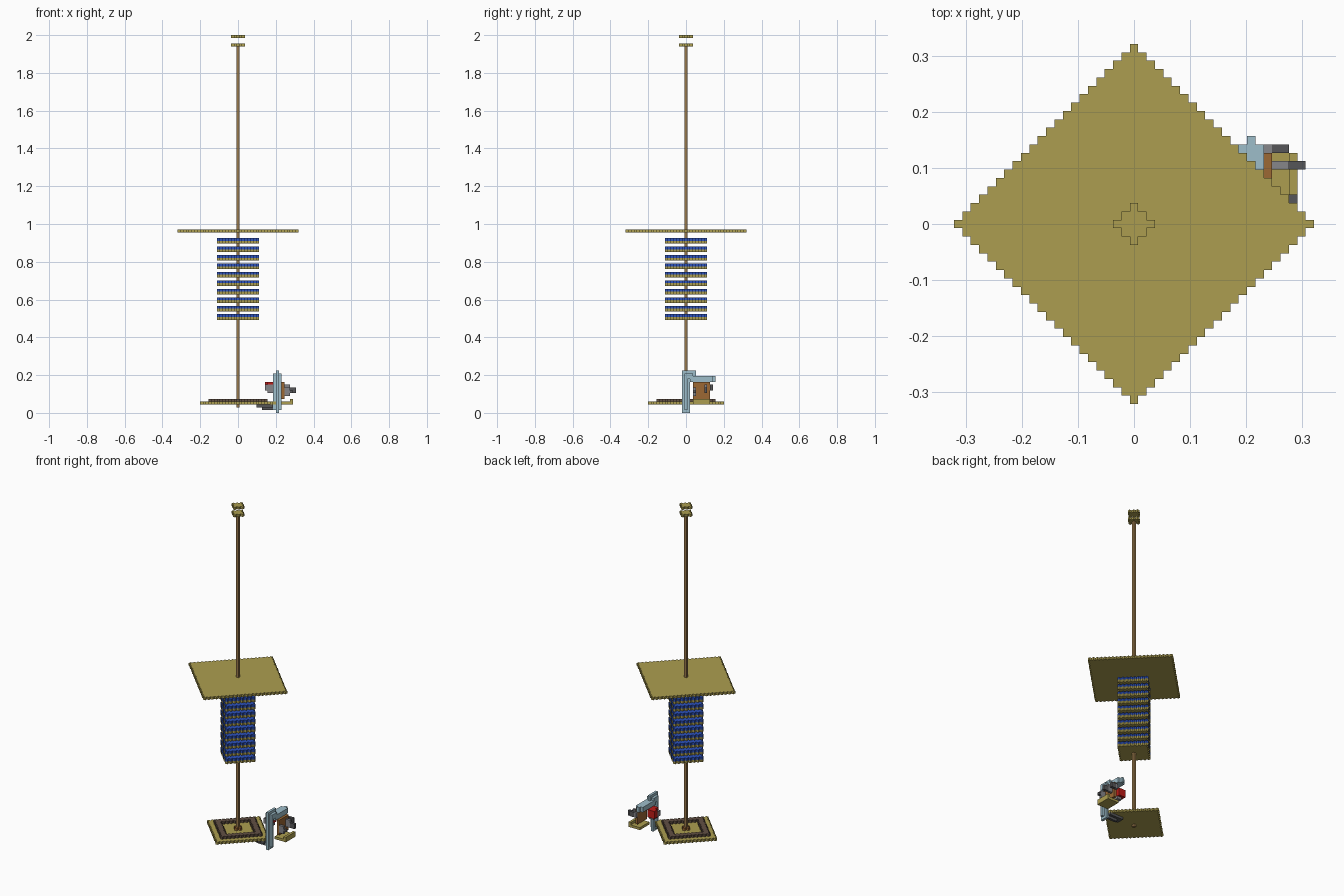
import bpy
import bmesh

V = 2 / 134  # edge of one block

cube = bpy.data.objects.get("Cube")
if cube:
    bpy.data.objects.remove(cube, do_unlink=True)


def material(name, rgb):
    def linear(c):
        c /= 255
        return c / 12.92 if c < 0.04 else ((c + 0.055) / 1.055) ** 2.4
    colour = [linear(c) for c in rgb] + [1]
    m = bpy.data.materials.new(name)
    m.use_nodes = True
    m.diffuse_color = colour
    m.node_tree.nodes["Principled BSDF"].inputs["Base Color"].default_value = colour
    return m


gold = material("gold", (172, 158, 80))
wood = material("pole wood", (152, 120, 74))
blue = material("royal blue", (44, 82, 190))
dark_brown = material("dark brown", (98, 80, 68))
pale_blue = material("pale blue", (158, 190, 202))
brown = material("brown", (156, 104, 52))
grey = material("grey", (134, 134, 138))
charcoal = material("charcoal", (86, 86, 88))
red = material("red", (190, 28, 24))


def finish(name, bm, mat):
    bmesh.ops.recalc_face_normals(bm, faces=bm.faces[:])
    mesh = bpy.data.meshes.new(name)
    bm.to_mesh(mesh)
    bm.free()
    mesh.materials.append(mat)
    obj = bpy.data.objects.new(name, mesh)
    bpy.context.collection.objects.link(obj)
    return obj


def diamond(name, radius, layer, mat):
    """One block thick plate with a stepped diamond outline."""
    outline = []
    x, y = 1, 0
    for _ in range(4):
        for t in range(radius + 1):
            corners = [(radius - t + .5, t - .5), (radius - t + .5, t + .5)]
            for a, b in corners[1 if t == 0 else 0:]:
                outline.append((a * x - b * y, a * y + b * x))
        x, y = -y, x
    bm = bmesh.new()
    base = bm.faces.new([bm.verts.new((a * V, b * V, layer * V)) for a, b in outline])
    top = bmesh.ops.extrude_face_region(bm, geom=[base], use_keep_orig=True)["geom"]
    for v in top:
        if isinstance(v, bmesh.types.BMVert):
            v.co.z += V
    return finish(name, bm, mat)


def blocks(name, mat, *ranges):
    """Boxes given as inclusive block ranges in x, y and z."""
    bm = bmesh.new()
    for (i0, i1), (j0, j1), (k0, k1) in ranges:
        verts = bmesh.ops.create_cube(bm, size=V)["verts"]
        for v in verts:
            v.co.x = v.co.x * (i1 - i0 + 1) + (i0 + i1) / 2 * V
            v.co.y = v.co.y * (j1 - j0 + 1) + (j0 + j1) / 2 * V
            v.co.z = v.co.z * (k1 - k0 + 1) + (k0 + k1 + 1) / 2 * V
    return finish(name, bm, mat)


# Central pole and its floating finial
blocks("pole", wood, ((0, 0), (0, 0), (2, 130)))
diamond("finial_lower", 2, 130, gold)
diamond("finial_upper", 2, 133, gold)
diamond("canopy", 21, 64, gold)

# Stack of two-tone tiers
for n in range(10):
    diamond(f"tier_base_{n}", 7, 33 + 3 * n, gold)
    diamond(f"tier_top_{n}", 7, 34 + 3 * n, blue)

# Base plate with a raised ring and hub
diamond("base_plate", 13, 3, gold)
spans = []
for j in range(-10, 11):
    outer, inner = 10 - abs(j), 8 - abs(j)
    if inner <= 0:
        spans.append(((-outer, outer), (j, j), (4, 4)))
    else:
        spans += [((-outer, -inner), (j, j), (4, 4)), ((inner, outer), (j, j), (4, 4))]
blocks("base_ring", dark_brown, *spans)
diamond("hub", 1, 4, brown)

# Pale blue upright and the arm bent back from its top
blocks("upright", pale_blue,
       ((14, 14), (-1, 1), (0, 14)), ((13, 15), (0, 0), (1, 13)))
blocks("arm", pale_blue,
       ((14, 14), (1, 3), (13, 14)), ((13, 15), (1, 2), (12, 13)),
       ((13, 15), (2, 9), (11, 12)), ((14, 14), (10, 10), (11, 12)))

# Foot reaching under the base plate
blocks("foot", charcoal, ((7, 12), (-1, 1), (2, 2)), ((9, 12), (0, 0), (1, 1)))

# Body with side pipes
blocks("body", brown, ((16, 16), (3, 8), (5, 10)))
blocks("pipes", grey, ((17, 18), (7, 7), (7, 9)), ((16, 16), (9, 9), (8, 9)),
       ((17, 18), (3, 3), (6, 8)))
blocks("pipe_ends", charcoal, ((19, 20), (7, 7), (7, 8)), ((17, 18), (9, 9), (8, 9)),
       ((19, 19), (3, 3), (7, 7)))

# Grey and red parts on the inner side
blocks("inner_block", grey, ((10, 12), (3, 4), (8, 9)), ((11, 12), (3, 5), (7, 7)))
blocks("red_block", red, ((10, 12), (5, 6), (8, 10)), ((11, 12), (3, 4), (10, 10)))

# Gold tray under the body
blocks("tray", gold, ((15, 19), (3, 8), (3, 3)), ((19, 19), (3, 8), (4, 4)))
